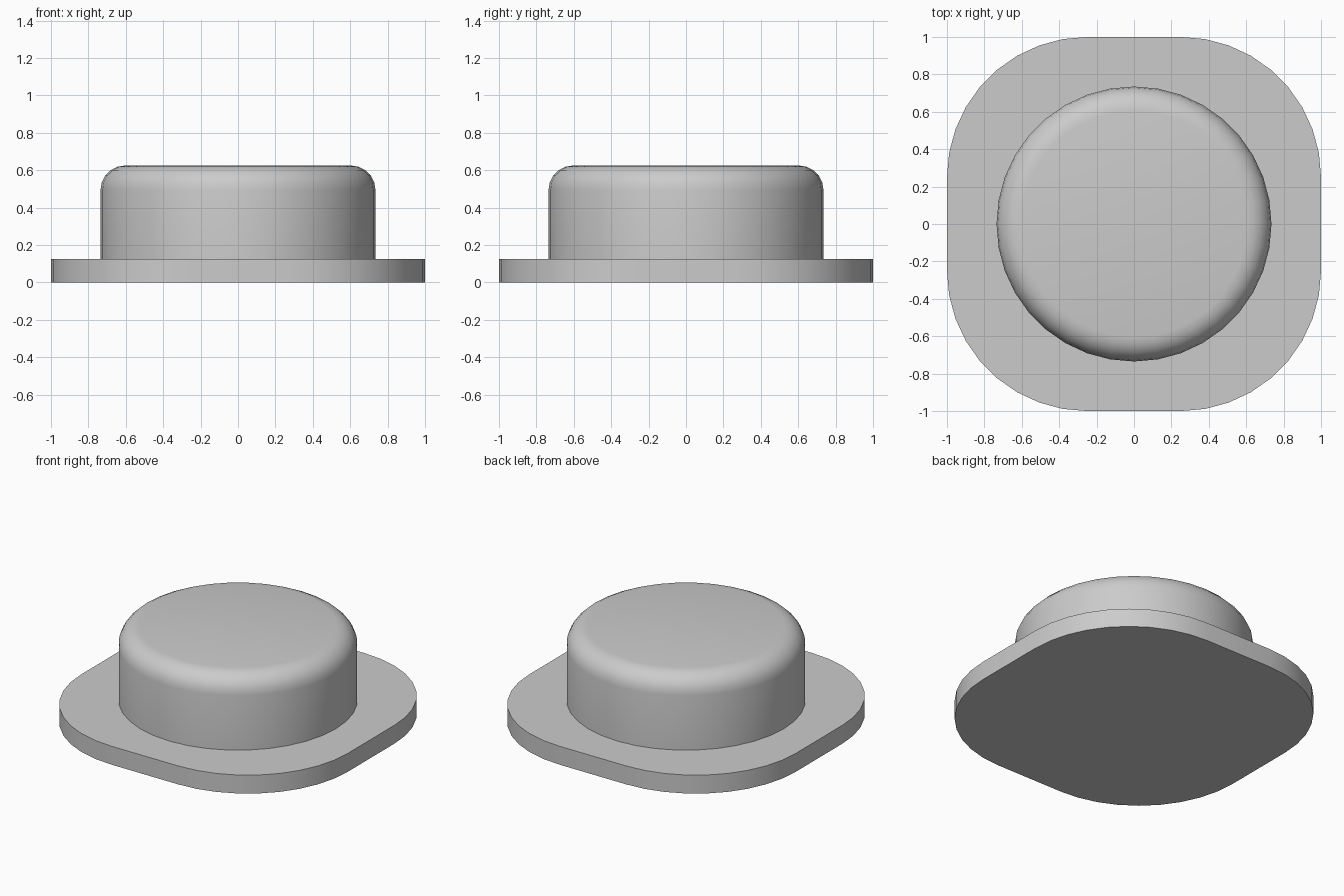
import bpy
import bmesh
from math import sin, cos, pi, radians

cube = bpy.data.objects.get("Cube")
if cube:
    bpy.data.objects.remove(cube, do_unlink=True)

GREY = (0.6, 0.6, 0.6, 1.0)
mat = bpy.data.materials.new("plain grey")
mat.use_nodes = True
mat.diffuse_color = GREY
mat.node_tree.nodes["Principled BSDF"].inputs["Base Color"].default_value = GREY


def loft(name, rings):
    """Skin a closed solid through matching rings of points."""
    bm = bmesh.new()
    loops = [[bm.verts.new(p) for p in ring] for ring in rings]
    for a, b in zip(loops, loops[1:]):
        n = len(a)
        for i in range(n):
            j = (i + 1) % n
            bm.faces.new((a[i], a[j], b[j], b[i]))
    bm.faces.new(loops[0][::-1])
    bm.faces.new(loops[-1])
    mesh = bpy.data.meshes.new(name)
    bm.to_mesh(mesh)
    bm.free()
    mesh.materials.append(mat)
    ob = bpy.data.objects.new(name, mesh)
    bpy.context.collection.objects.link(ob)
    bpy.ops.object.select_all(action="DESELECT")
    ob.select_set(True)
    bpy.context.view_layer.objects.active = ob
    bpy.ops.object.shade_smooth_by_angle(angle=radians(35))
    return ob


# Base plate: square with large rounded corners
PLATE_TOP, CORNER, STEPS = 0.125, 0.75, 9
inset = 1 - CORNER
outline = []
for q, (sx, sy) in enumerate([(1, 1), (-1, 1), (-1, -1), (1, -1)]):
    for i in range(STEPS + 1):
        a = (q + i / STEPS) * pi / 2
        outline.append((sx * inset + CORNER * cos(a), sy * inset + CORNER * sin(a)))
loft("base_plate", [[(x, y, z) for x, y in outline] for z in (0, PLATE_TOP)])

# Round cap: upright drum with a rolled top edge
RADIUS, TOP, ROLL, SIDES, ROLL_STEPS = 0.735, 0.625, 0.13, 36, 5
profile = [(RADIUS, PLATE_TOP)]
for i in range(ROLL_STEPS + 1):
    a = i / ROLL_STEPS * pi / 2
    profile.append((RADIUS - ROLL + ROLL * cos(a), TOP - ROLL + ROLL * sin(a)))
loft("round_cap", [[(r * cos(2 * pi * i / SIDES), r * sin(2 * pi * i / SIDES), z)
                    for i in range(SIDES)] for r, z in profile])
